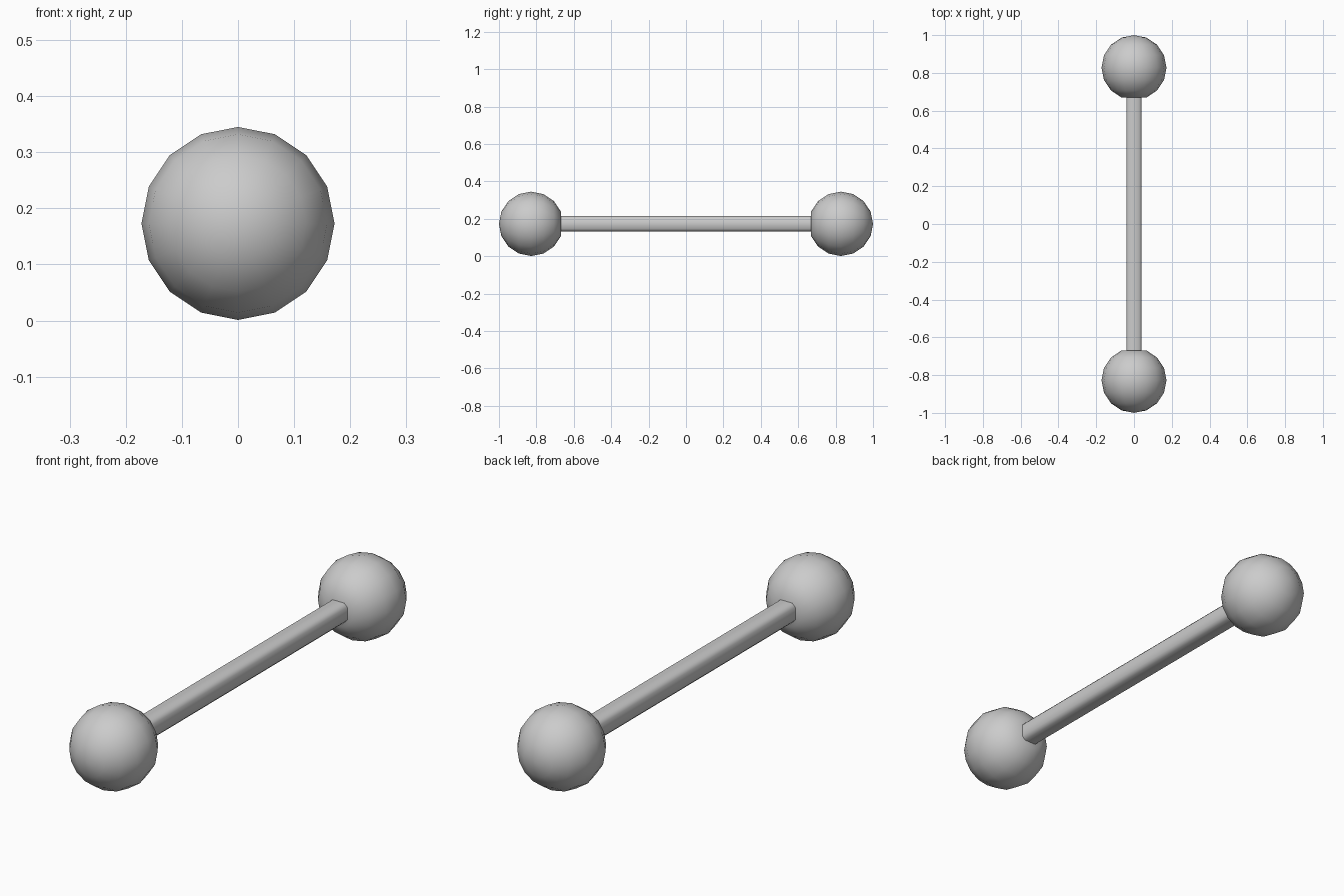
import bpy, bmesh, math
from mathutils import Matrix

if "Cube" in bpy.data.objects:
    bpy.data.objects.remove(bpy.data.objects["Cube"])

R = 0.172      # ball radius
CY = 0.828     # ball centre along y
CZ = 0.173     # height of the axis


def finish(bm, name, angle):
    bmesh.ops.recalc_face_normals(bm, faces=bm.faces)
    mesh = bpy.data.meshes.new(name)
    bm.to_mesh(mesh)
    bm.free()
    ob = bpy.data.objects.new(name, mesh)
    bpy.context.collection.objects.link(ob)
    bpy.ops.object.select_all(action='DESELECT')
    ob.select_set(True)
    bpy.context.view_layer.objects.active = ob
    bpy.ops.object.shade_smooth_by_angle(angle=math.radians(angle))
    return ob


# Balls: 16 x 8 spheres with poles along y and a flat inner end
def ball(name, side):
    bm = bmesh.new()
    bmesh.ops.create_uvsphere(bm, u_segments=16, v_segments=8, radius=R)
    pole = min(bm.verts, key=lambda v: v.co.z)
    bmesh.ops.delete(bm, geom=[pole], context='VERTS')
    bmesh.ops.holes_fill(bm, edges=[e for e in bm.edges if e.is_boundary], sides=0)
    bm.transform(Matrix.Translation((0, side * CY, CZ))
                 @ Matrix.Rotation(-side * math.pi / 2, 4, 'X'))
    return finish(bm, name, 40)


ball("front_ball", -1)
ball("back_ball", 1)

# Bar: square section with chamfered corners
h, c = 0.041, 0.014
half = CY - R * math.cos(math.pi / 8) + 0.002
section = [(-h, -h + c), (-h + c, -h), (h - c, -h), (h, -h + c),
           (h, h - c), (h - c, h), (-h + c, h), (-h, h - c)]
bm = bmesh.new()
face = bm.faces.new([bm.verts.new((x, -half, CZ + z)) for x, z in section])
ext = bmesh.ops.extrude_face_region(bm, geom=[face], use_keep_orig=True)
bmesh.ops.translate(bm, vec=(0, 2 * half, 0),
                    verts=[v for v in ext["geom"] if isinstance(v, bmesh.types.BMVert)])
finish(bm, "bar", 50)
